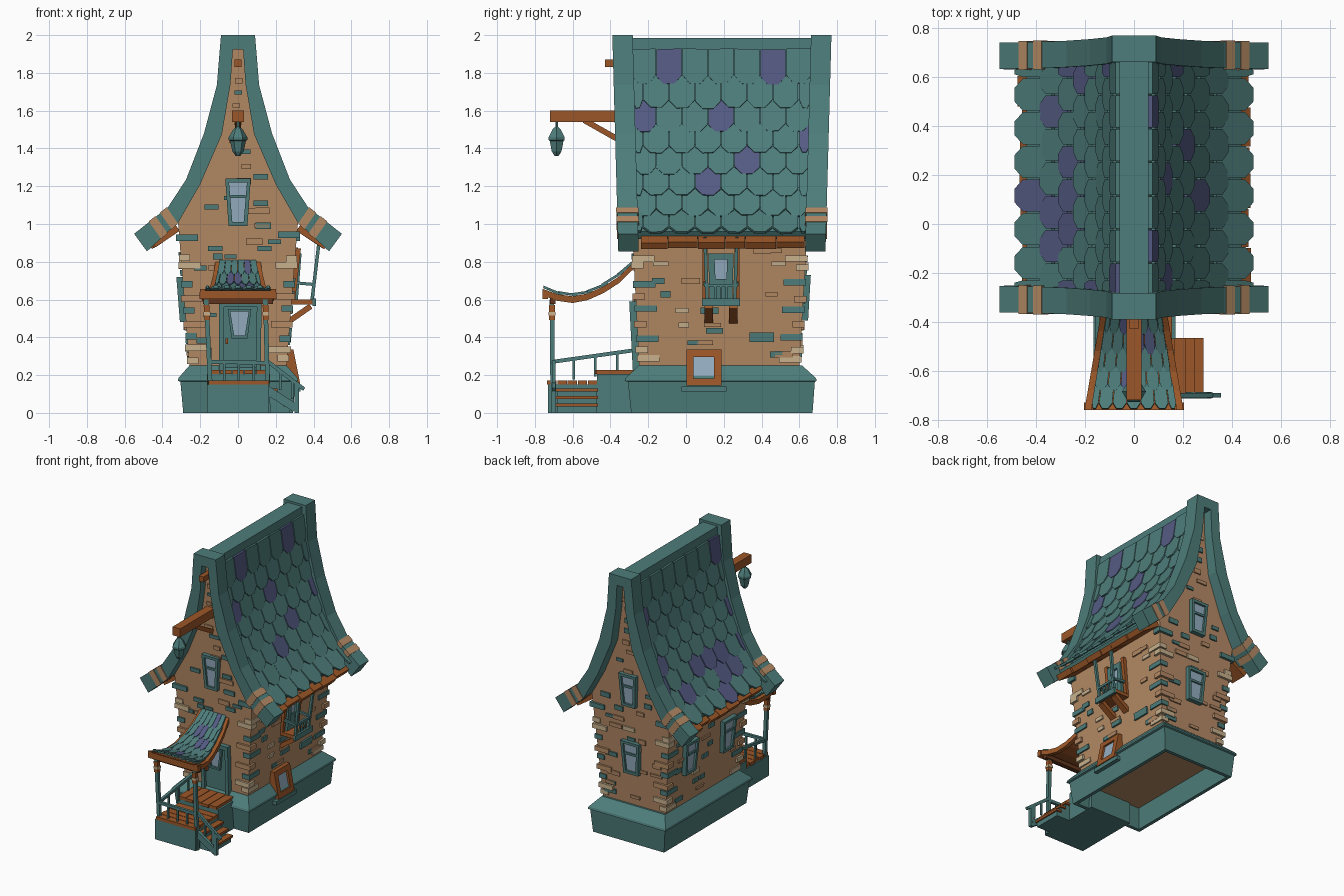
import bpy, bmesh, math, random
from mathutils import Vector as V

if "Cube" in bpy.data.objects:
    bpy.data.objects.remove(bpy.data.objects["Cube"])
random.seed(7)

COL = {"teal": (.075, .205, .196), "wall": (.46, .255, .13), "wood": (.33, .094, .021),
       "purple": (.09, .105, .23), "glass": (.30, .42, .53), "cream": (.58, .44, .27),
       "dark_wood": (.12, .035, .012)}
NAMES = list(COL)
MATS = []
for n, c in COL.items():
    m = bpy.data.materials.new(n)
    m.diffuse_color = (*c, 1)
    m.use_nodes = True
    m.node_tree.nodes["Principled BSDF"].inputs["Base Color"].default_value = m.diffuse_color
    MATS.append(m)
parts = {}

def loft(name, rings, mat):
    vs, fs, ms = parts.setdefault(name, ([], [], []))
    b, n = len(vs), len(rings[0])
    for r in rings:
        vs += [tuple(p) for p in r]
    new = [tuple(range(b, b + n)), tuple(b + (len(rings) - 1) * n + i for i in range(n))]
    for k in range(len(rings) - 1):
        for i in range(n):
            j = (i + 1) % n
            new.append((b + k*n + i, b + k*n + j, b + (k+1)*n + j, b + (k+1)*n + i))
    fs += new
    ms += [NAMES.index(mat)] * len(new)

def box(name, x0, x1, y0, y1, z0, z1, mat):
    loft(name, [[(x0, y0, z), (x1, y0, z), (x1, y1, z), (x0, y1, z)] for z in (z0, z1)], mat)

def beam(name, a, b, w, mat, h=None):
    a, b, h = V(a), V(b), h or w
    d = (b - a).normalized()
    s = d.cross(V((0, 0, 1)))
    s = V((1, 0, 0)) if s.length < .3 else s.normalized()
    t = s.cross(d)
    q = [s*w/2 + t*h/2, s*w/2 - t*h/2, -s*w/2 - t*h/2, -s*w/2 + t*h/2]
    loft(name, [[p + o for o in q] for p in (a, b)], mat)

def tile(name, T0, T1, B0, B1, n, th, mat):
    B0, B1 = B0 + n*th*.8, B1 + n*th*.8
    p = [T0, T1, T1.lerp(B1, .78), B0.lerp(B1, .72), B0.lerp(B1, .28), T0.lerp(B0, .78)]
    loft(name, [p, [q + n*th for q in p]], mat)

# wall planes lean outward with height; "c" is the tilted cellar window plane
def fy(z): return -.235 - .052*z
def by(z): return .585 + .06*z
def wx(z): return .237 + .08*z
def P(face, s, z, o):
    return {"f": (s, fy(z) - o, z), "b": (s, by(z) + o, z), "r": (wx(z) + o, s, z),
            "l": (-wx(z) - o, s, z), "c": (.3 - .2*(z - .14) + o, s, z)}[face]
def plate(name, face, pts, o0, o1, mat):
    loft(name, [[P(face, s, z, o) for s, z in pts] for o in (o0, o1)], mat)
def rect(s, z, w, h): return [(s-w/2, z-h/2), (s+w/2, z-h/2), (s+w/2, z+h/2), (s-w/2, z+h/2)]

def window(name, face, s, z0, z1, w0, w1, mat="teal", t=.02, bar=True):
    out = [(s-w0/2, z0), (s+w0/2, z0), (s+w1/2, z1), (s-w1/2, z1)]
    inn = [(s-w0/2+t, z0+t), (s+w0/2-t, z0+t), (s+w1/2-t, z1-t), (s-w1/2+t, z1-t)]
    plate(name, face, inn, -.02, .017, "glass")
    for i in range(4):
        j = (i + 1) % 4
        plate(name, face, [out[i], out[j], inn[j], inn[i]], -.02, .032, mat)
    if bar:
        plate(name, face, rect(s, z0 + (z1-z0)*.62, w0 - .02, .016), 0, .027, mat)

# stone base, hollow underneath
def rg(x, y0, y1, z): return [(-x, y0, z), (x, y0, z), (x, y1, z), (-x, y1, z)]
loft("base", [rg(.26, -.26, .64, .17), rg(.265, -.265, .645, 0), rg(.29, -.29, .67, 0),
              rg(.305, -.308, .682, .165), rg(.318, -.325, .692, .17), rg(.315, -.32, .688, .185),
              rg(.258, -.25, .615, .25)], "teal")
box("base_floor", -.255, .255, -.255, .635, .155, .175, "wall")

# walls with curved gables
half = [(.255, .22), (.315, .98), (.32, 1.04), (.225, 1.22), (.115, 1.48), (.06, 1.74), (.036, 1.95)]
prof = half + [(-x, z) for x, z in reversed(half)]
loft("walls", [[(x, f(z), z) for x, z in prof] for f in (fy, by)], "wall")

# barge boards: outer and inner gable curve
O = [(0, 2), (.09, 2), (.112, 1.735), (.18, 1.48), (.275, 1.235), (.37, 1.09), (.55, .948)]
I = [(0, 1.925), (.027, 1.925), (.04, 1.74), (.085, 1.475), (.2, 1.21), (.315, 1.01), (.482, .855)]
def front(z): return -.335 - .0275*z
def back(z): return .715 + .0275*z
def lerp(a, b, t): return tuple(p + (q - p)*t for p, q in zip(a, b))
def bring(sx, o, i, end, g=0):
    ya, yb = (front, lambda z: front(z) + .108) if end < 0 else (lambda z: back(z) - .108, back)
    o, i = lerp(i, o, 1 + g*7), lerp(o, i, 1 + g*7)
    return [(sx*o[0], ya(o[1]) - g, o[1]), (sx*i[0], ya(i[1]) - g, i[1]),
            (sx*i[0], yb(i[1]) + g, i[1]), (sx*o[0], yb(o[1]) + g, o[1])]
for sx in (-1, 1):
    for end in (-1, 1):
        loft("barge_boards", [bring(sx, o, i, end) for o, i in zip(O, I)], "teal")
        for a, b in ((.03, .23), (.36, .56)):
            loft("barge_bands", [bring(sx, lerp(O[5], O[6], t), lerp(I[5], I[6], t), end, .005)
                                 for t in (a, b)], "wall")
box("ridge_beam", -.06, .06, -.29, .675, 1.89, 1.985, "teal")

# roof core, eave planks and tiles
R = [lerp(o, i, .52) for o, i in zip(O, I)][1:]
R[-1], IE = lerp(R[-2], R[-1], .6), lerp(I[-2], I[-1], .58)
def rx(z):
    for (xa, za), (xb, zb) in zip(R, R[1:]):
        if z >= zb or zb == R[-1][1]:
            return xa + (xb - xa)*(z - za)/(zb - za)
bottoms = [1.74, 1.61, 1.485, 1.37, 1.255, 1.14, 1.03, .94]
violet = [(0, -.09), (0, .46), (2, -.22), (2, .18), (3, .6), (4, .3), (5, .07)]
for sx in (-1, 1):
    loft("roof_core", [[(sx*(r[0]-.006), front(r[1])+.08, r[1]), (sx*(r[0]-.006), back(r[1])-.08, r[1]),
                        (sx*i[0], back(i[1])-.08, i[1]), (sx*i[0], front(i[1])+.08, i[1])]
                       for r, i in zip(R, I[1:-1] + [IE])], "teal")
    y = -.24
    while y < .6:
        w, e = random.uniform(.1, .17), random.uniform(-.012, .016)
        beam("eave_planks", (sx*.32, y + w/2, .98), (sx*(.455 + e), y + w/2, .89 - e*.5), w - .004, "wood", .04)
        y += w
    for k, zb in enumerate(bottoms):
        zt = (bottoms[k-1] if k else 1.88) + .045
        T, B = V((sx*rx(zt), 0, zt)), V((sx*rx(zb), 0, zb))
        n = V((sx*(zt - zb), 0, abs(B.x - T.x))).normalized()
        lo, hi = front(zb) + .1, back(zb) - .1
        for c in range(-2, 7):
            yc = -.09 + (c + .5*(k % 2))*.1375
            a, b = max(lo, yc - .0655), min(hi, yc + .0655)
            if b - a < .02:
                continue
            pv = any(k == r and abs(yc - q) < .069 for r, q in violet) if sx > 0 else random.random() < .2
            q = [V((0, s, random.uniform(-.005, .005))) for s in (a, b)]
            tile("roof_tiles", T + q[0], T + q[1], B + q[0], B + q[1], n, .016, "purple" if pv else "teal")

# corner stones and scattered wall bricks
for sx in (-1, 1):
    for f, sy in ((fy, -1), (by, 1)):
        for k, (z, c) in enumerate(((.285, "cream"), (.335, "cream"), (.40, "teal"), (.46, "wall"), (.55, "teal"),
                                    (.61, "wall"), (.69, "teal"), (.775, "cream"), (.825, "cream"), (.935, "teal"))):
            X, Y, g = sx*wx(z), f(z), .009 + .007*(k % 2)
            la, lb = (.10, .05) if k % 2 else (.05, .11)
            z += random.uniform(-.01, .01)
            box("corner_stones", *sorted((X + sx*g, X - sx*la)), *sorted((Y + sy*g, Y - sy*lb)), z - .017, z + .017, c)
for face in "fblr":
    z = .31
    while z < (1.8 if face in "fb" else .86):
        if face in "fb":
            m = .2 if z < 1.02 else max(.01, rx(z) - .115)
            lo, hi = -m, m
        else:
            lo, hi = -.15, .52
        for _ in range(2 if z < 1.1 else 1):
            w = min(random.uniform(.05, .1), hi - lo + .02)
            c = random.choices(["teal", "wall", "cream"], [4, 6, 1])[0]
            plate("wall_bricks", face, rect(random.uniform(lo, hi), z, w, random.uniform(.02, .036)), -.02, .01, c)
        z += random.uniform(.06, .095)
plate("wall_bricks", "r", rect(.4, .40, .13, .05), -.02, .013, "teal")
plate("wall_bricks", "r", rect(.15, .435, .09, .03), -.02, .013, "teal")
for s, z in ((-.14, 1.09), (.12, 1.25), (.12, 1.11), (.14, .87), (-.12, .87)):
    plate("wall_bricks", "f", rect(s, z, .075, .028), -.02, .013, "teal")

# windows and doors
window("front_window", "f", 0, .99, 1.24, .10, .135)
window("back_window_upper", "b", 0, 1.0, 1.24, .11, .14)
window("back_window_lower", "b", 0, .49, .73, .12, .15)
for y in (.38, -.06):
    window("left_window", "l", y, .48, .72, .12, .15)
plate("front_door", "f", [(-.08, .22), (.1, .22), (.105, .57), (-.075, .57)], -.02, .014, "teal")
for pts in ([(-.1, .22), (-.075, .22), (-.075, .59), (-.1, .59)], [(.095, .22), (.12, .22), (.125, .59), (.1, .59)],
            [(-.1, .56), (.125, .56), (.125, .59), (-.1, .59)]):
    plate("front_door", "f", pts, -.02, .035, "teal")
window("door_window", "f", .008, .395, .55, .085, .125, t=.014, bar=False)
plate("door_handle", "f", rect(-.06, .38, .014, .03), 0, .035, "wood")
window("cellar_window", "c", .095, .145, .335, .185, .185, "wood", .038, False)
box("cellar_sill", .28, .33, -.025, .215, .112, .14, "teal")

# lantern beam and lantern
beam("lantern_beam", (0, -.72, 1.57), (0, -.3, 1.57), .062, "wood")
beam("lantern_brace", (0, -.54, 1.55), (0, -.31, 1.42), .03, "wood")
box("gable_peg", -.019, .019, -.43, -.3, 1.83, 1.87, "wood")
def hexring(r, z): return [(r*math.cos(i*math.pi/3), -.685 + r*math.sin(i*math.pi/3), z) for i in range(6)]
loft("lantern", [hexring(r, z) for r, z in ((.008, 1.55), (.008, 1.515), (.026, 1.5), (.049, 1.46), (.049, 1.445),
                                            (.042, 1.44), (.03, 1.385), (.012, 1.36))], "teal")

# porch platforms and side stairs
box("porch_lower", -.165, .165, -.73, -.27, 0, .15, "teal")
box("porch_upper", -.165, .17, -.47, -.24, 0, .205, "teal")
for k in range(5):
    y = -.735 + k*.054
    box("porch_planks", -.155 - .006*(k % 2), .165, y, y + .05, .15, .172, "wood")
    x = -.155 + k*.063
    box("porch_planks", x, x + .058, -.475 - .006*(k % 2), -.25, .205, .226, "wood")
for x, z in ((.165, .13), (.205, .09), (.24, .05)):
    box("stair_treads", x, x + .045, -.69, -.465, z - .016, z, "wood")
    box("stair_body", x - .005, x + .035, -.68, -.475, 0, z - .016, "teal")
beam("stair_stringers", (.14, -.7, .13), (.305, -.7, .025), .025, "teal", .045)

# porch posts and railings
for a, b in (((-.14, -.705, 0), (-.168, -.71, .6)), ((.16, -.705, 0), (.145, -.71, .6))):
    beam("porch_posts", a, b, .024, "teal")
    beam("porch_post_caps", lerp(a, b, .82), lerp(a, b, .95), .03, "wood")
    beam("porch_post_caps", lerp(a, b, .86), lerp(a, b, .89), .036, "cream")
for a, b, dz, n in (((-.15, -.71, .27), (.16, -.71, .265), .1, 4), ((-.15, -.71, .27), (-.15, -.25, .335), .11, 4),
                    ((.16, -.7, .27), (.35, -.7, .125), .1, 3)):
    beam("railing", a, b, .02, "teal")
    for i in range(1, n):
        p = lerp(a, b, i/n)
        beam("railing", p, (p[0], p[1], p[2] - dz), .013, "teal")
beam("railing", (.31, -.7, .16), (.31, -.7, 0), .024, "teal")

# swooping porch roof
C = [(-.265, .79), (-.35, .705), (-.435, .65), (-.52, .612), (-.6, .597), (-.68, .608), (-.76, .637)]
def hw(y): return .105 + (-.27 - y)*.17
for sx in (-1, 1):
    loft("porch_rafters", [[(sx*(hw(y) + a), y, z + c) for a, c in ((-.014, -.015), (.014, -.015), (.014, .02), (-.014, .02))]
                           for y, z in C], "wood")
loft("porch_deck", [[(-hw(y), y, z), (hw(y), y, z), (hw(y), y, z + .012), (-hw(y), y, z + .012)] for y, z in C], "wood")
for k in range(6):
    (ya, za), (yb, zb) = C[k], C[k+1]
    if k:
        ya, za = lerp((ya, za), C[k-1], .3)
    n = V((0, zb - za, ya - yb)).normalized()
    n = n if n.z > 0 else -n
    for c in range(7):
        a, b = [max(-1, min(1, (c + d - .5*(k % 2))/3 - 1)) for d in (0, .95)]
        if b - a > .05:
            g = [V((s*hw(y)*.93, y, z + .014)) for y, z in ((ya, za), (yb, zb)) for s in (a, b)]
            tile("porch_tiles", *g, n, .013, "purple" if random.random() < .15 else "teal")
beam("porch_beams", (-.205, -.745, .622), (.205, -.745, .622), .03, "wood", .036)
beam("porch_beams", (-.185, -.705, .592), (.185, -.705, .592), .03, "dark_wood", .03)

# right side balcony
window("balcony_door", "r", .185, .6, .845, .12, .135, t=.034, bar=False)
plate("balcony_door", "r", rect(.185, .66, .09, .1), 0, .026, "teal")
box("balcony_floor", .27, .405, .09, .28, .575, .6, "wood")
box("balcony_trim", .395, .412, .085, .285, .565, .605, "teal")
for y in (.12, .25):
    beam("balcony_brackets", (.27, y, .485), (.385, y, .565), .045, "wood", .03)
for y in (.1, .27):
    beam("balcony_posts", (.39, y + (.185 - y)*.15, .58), (.432, y, .93), .018, "teal")
    beam("balcony_door_posts", (.29, y, .6), (.32, y, .87), .026, "wood")
    beam("balcony_rail", (.29, y, .69), (.4, y, .68), .016, "teal")
beam("balcony_rail", (.4, .095, .675), (.4, .275, .675), .016, "teal")
for y in (.155, .185, .215):
    beam("balcony_rail", (.395, y, .6), (.4, y, .675), .011, "teal")

# turn collected geometry into objects
for name, (vs, fs, ms) in parts.items():
    me = bpy.data.meshes.new(name)
    me.from_pydata(vs, [], fs)
    used = sorted(set(ms))
    for u in used:
        me.materials.append(MATS[u])
    for p, m in zip(me.polygons, ms):
        p.material_index = used.index(m)
    bm = bmesh.new()
    bm.from_mesh(me)
    bmesh.ops.recalc_face_normals(bm, faces=bm.faces)
    bm.to_mesh(me)
    bm.free()
    bpy.context.collection.objects.link(bpy.data.objects.new(name, me))
